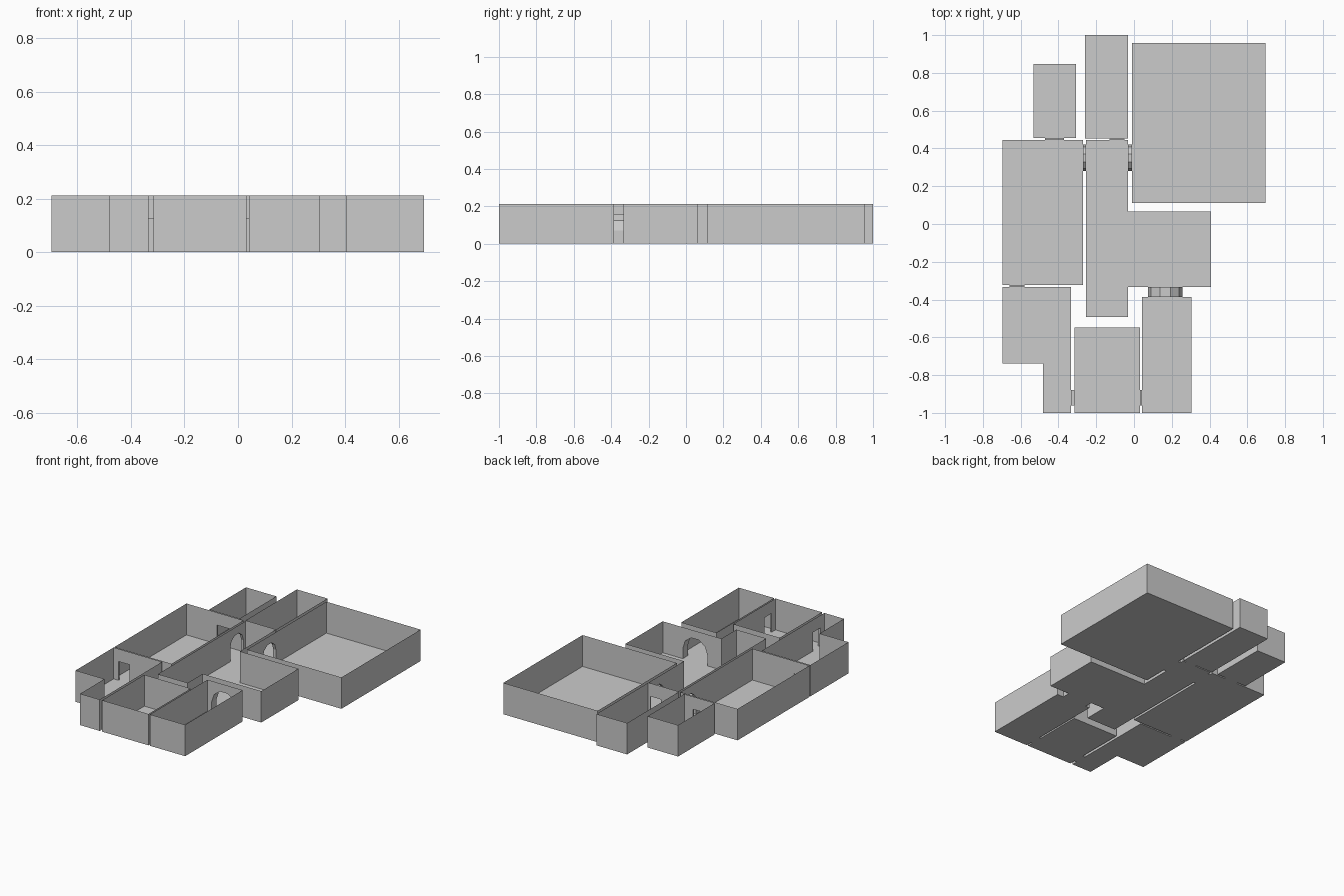
import bpy
import bmesh
from math import cos, sin, pi

cube = bpy.data.objects.get("Cube")
if cube:
    bpy.data.objects.remove(cube, do_unlink=True)

HEIGHT = 0.212
DOOR_HEIGHT = 0.127
ARCH_SEGMENTS = 5

plaster = bpy.data.materials.new("grey_plaster")
plaster.use_nodes = True
GREY = (0.6, 0.6, 0.6, 1)
plaster.diffuse_color = GREY
plaster.node_tree.nodes["Principled BSDF"].inputs["Base Color"].default_value = GREY


def rectangle(x0, x1, y0, y1):
    return [(x0, y0), (x1, y0), (x1, y1), (x0, y1)]


# Room outlines, anticlockwise
ROOMS = {
    "great_room": rectangle(-0.01, 0.695, 0.112, 0.958),
    "north_corridor": rectangle(-0.26, -0.031, 0.452, 1),
    "closet": rectangle(-0.533, -0.306, 0.455, 0.846),
    "west_room": rectangle(-0.697, -0.27, -0.323, 0.445),
    "hall": [(-0.254, -0.493), (-0.031, -0.493), (-0.031, -0.333), (0.407, -0.333),
             (0.407, 0.065), (-0.031, 0.065), (-0.031, 0.445), (-0.254, 0.445)],
    "corner_room": [(-0.481, -1), (-0.334, -1), (-0.334, -0.333),
                    (-0.697, -0.333), (-0.697, -0.739), (-0.481, -0.739)],
    "south_room": rectangle(-0.316, 0.031, -1, -0.549),
    "southeast_room": rectangle(0.042, 0.305, -1, -0.386),
}

# Passages: axis crossed, wall positions, centre along the wall, half width, arched
PASSAGES = {
    "great_room_arch": (0, -0.031, -0.01, 0.35, 0.07, True),
    "west_room_arch": (0, -0.27, -0.254, 0.35, 0.07, True),
    "southeast_arch": (1, -0.386, -0.333, 0.165, 0.092, True),
    "corridor_door": (1, 0.445, 0.452, -0.09, 0.04, False),
    "closet_door": (1, 0.445, 0.455, -0.42, 0.05, False),
    "corner_door": (1, -0.333, -0.323, -0.62, 0.04, False),
    "south_west_door": (0, -0.334, -0.316, -0.92, 0.04, False),
    "south_east_door": (0, 0.031, 0.042, -0.92, 0.04, False),
}


def opening_profile(centre, half, arched):
    """Outline of an opening as (along wall, height), from low to high."""
    points = [(centre - half, 0)]
    if arched:
        spring = 0.162 - half
        for i in range(ARCH_SEGMENTS + 1):
            a = pi * (1 - i / ARCH_SEGMENTS)
            points.append((centre + half * cos(a), spring + half * sin(a)))
    else:
        points += [(centre - half, DOOR_HEIGHT), (centre + half, DOOR_HEIGHT)]
    return points + [(centre + half, 0)]


def place(axis, position, along, z):
    return (position, along, z) if axis == 0 else (along, position, z)


def add_face(bm, points):
    return bm.faces.new([bm.verts.new(p) for p in points])


def finish(name, bm):
    bmesh.ops.remove_doubles(bm, verts=bm.verts, dist=0.0002)
    bmesh.ops.triangulate(bm, faces=[f for f in bm.faces if len(f.verts) > 4])
    mesh = bpy.data.meshes.new(name)
    bm.to_mesh(mesh)
    bm.free()
    mesh.materials.append(plaster)
    bpy.context.collection.objects.link(bpy.data.objects.new(name, mesh))


def wall_outline(p, q):
    """Wall from p to q with every matching opening notched out."""
    axis = 0 if p[0] == q[0] else 1
    position, start, end = p[axis], p[1 - axis], q[1 - axis]
    base = []
    for cross, a, b, centre, half, arched in PASSAGES.values():
        inside = min(start, end) < centre < max(start, end)
        if cross == axis and position in (a, b) and inside:
            base.append(opening_profile(centre, half, arched))
    base.sort()
    notches = [pt for profile in base for pt in profile]
    if start > end:
        notches.reverse()
    outline = [(start, 0)] + notches + [(end, 0), (end, HEIGHT), (start, HEIGHT)]
    return [place(axis, position, s, z) for s, z in outline]


# Open-topped rooms: floor and thin walls
for name, outline in ROOMS.items():
    bm = bmesh.new()
    add_face(bm, [(x, y, 0) for x, y in outline])
    for p, q in zip(outline, outline[1:] + outline[:1]):
        add_face(bm, wall_outline(p, q))
    finish(name, bm)

# Short tunnels lining the doorways between rooms
for name, (axis, a, b, centre, half, arched) in PASSAGES.items():
    bm = bmesh.new()
    profile = opening_profile(centre, half, arched)
    for (s, z), (t, w) in zip(profile, profile[1:] + profile[:1]):
        add_face(bm, [place(axis, a, s, z), place(axis, b, s, z),
                      place(axis, b, t, w), place(axis, a, t, w)])
    bmesh.ops.recalc_face_normals(bm, faces=bm.faces)
    finish(name, bm)
